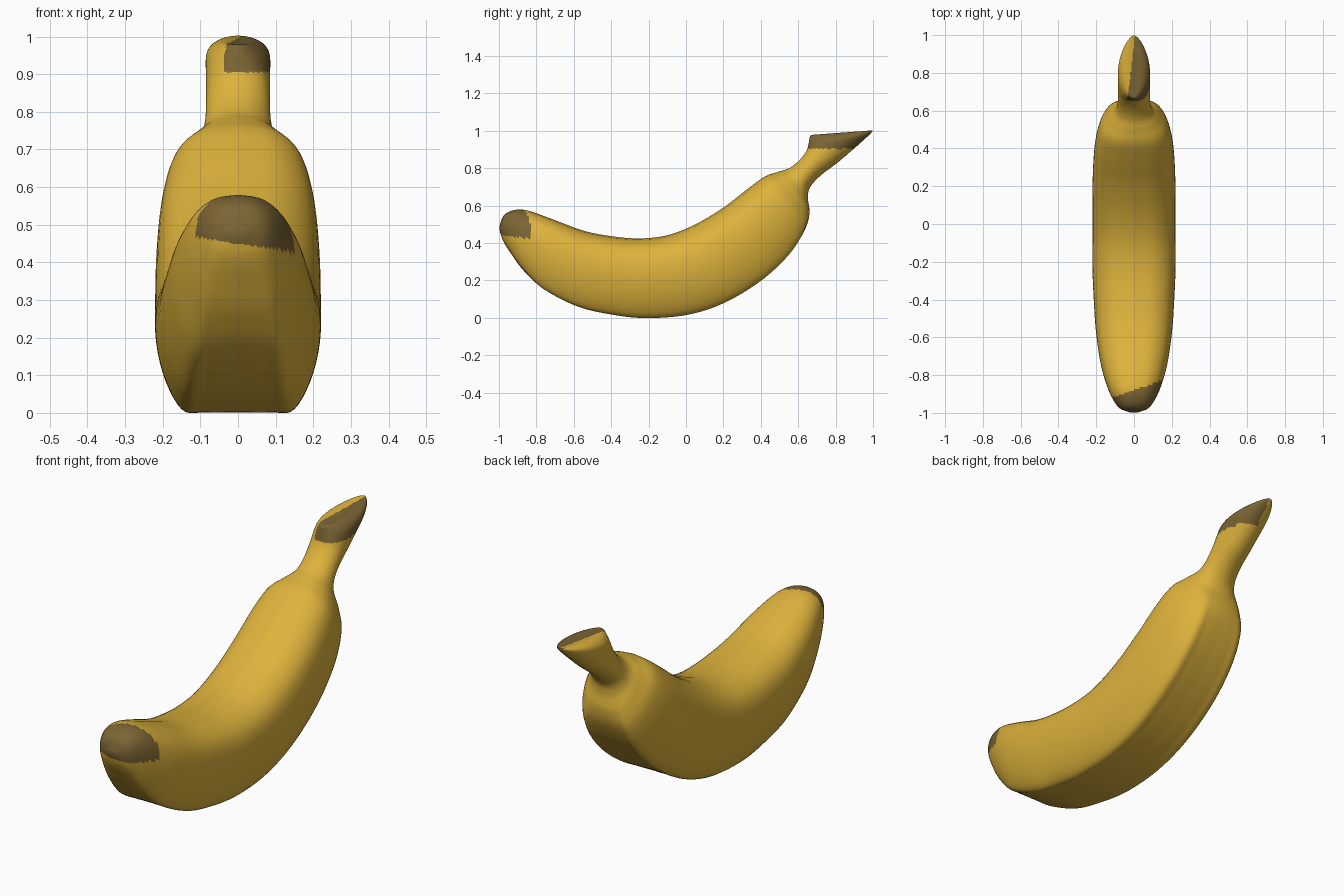
import bpy, bmesh, math
from mathutils import Vector

if "Cube" in bpy.data.objects:
    bpy.data.objects.remove(bpy.data.objects["Cube"])


def material(name, rgb):
    m = bpy.data.materials.new(name)
    m.diffuse_color = (*rgb, 1)
    m.use_nodes = True
    m.node_tree.nodes["Principled BSDF"].inputs["Base Color"].default_value = m.diffuse_color
    return m


def spline(pts, steps):
    """Catmull-Rom through a list of equal-length tuples."""
    pts = [Vector(p) for p in pts]
    ext = [2 * pts[0] - pts[1]] + pts + [2 * pts[-1] - pts[-2]]
    out = []
    for i in range(1, len(ext) - 2):
        a, b, c, d = ext[i - 1:i + 3]
        for s in range(steps):
            t = s / steps
            out.append(0.5 * (2 * b + (c - a) * t + (2 * a - 5 * b + 4 * c - d) * t ** 2
                              + (3 * b - a - 3 * c + d) * t ** 3))
    return out + [pts[-1]]


# Stations along the fruit: inner edge y, z / outer edge y, z / half width, roundness
stations = [
    (-.998, .490, -.995, .460, .025, .7),
    (-.975, .547, -.978, .412, .075, .6),
    (-.925, .575, -.940, .350, .110, .4),
    (-.850, .575, -.870, .255, .143, .2),
    (-.720, .530, -.760, .155, .177, 0),
    (-.550, .467, -.580, .063, .202, 0),
    (-.400, .437, -.400, .020, .213, 0),
    (-.250, .425, -.220, .001, .220, 0),
    (-.100, .442, .000, .017, .220, 0),
    (.050, .500, .200, .080, .220, 0),
    (.200, .590, .400, .200, .217, 0),
    (.330, .690, .550, .340, .205, 0),
    (.420, .755, .635, .470, .180, .1),
    (.490, .780, .660, .560, .138, .4),
    (.550, .800, .652, .640, .102, .8),
    (.605, .842, .662, .695, .088, 1),
    (.645, .895, .715, .757, .085, 1),
    (.656, .935, .820, .838, .085, 1),
    (.660, .955, .960, .960, .083, 1),
    (.668, .977, .998, 1.000, .052, 1),
    (.700, .978, .980, .998, .001, 1),
]
# Half cross-section from outer (flat) edge to inner (domed) edge
profile = [(0, 0), (.4, 0), (.68, .02), (.91, .25), (1, .55), (.89, .81), (.53, .96), (0, 1)]
half = spline(profile, 5)
n = len(half) - 1
section = []
for i, p in enumerate(half):
    a = math.pi * i / n
    section.append((p.x, p.y, math.sin(a), .5 - .5 * math.cos(a)))
section += [(-u, v, -eu, ev) for u, v, eu, ev in reversed(section[1:-1])]

# Banana skin lofted through the stations
bm = bmesh.new()
rings = []
ctl_a = spline([s[:3] for s in stations], 8)
ctl_b = spline([s[3:] for s in stations], 8)
for (ty, tz, by), (bz, w, k) in zip(ctl_a, ctl_b):
    k = min(1, max(0, k))
    ring = []
    for u, v, eu, ev in section:
        u, v = u + (eu - u) * k, v + (ev - v) * k
        ring.append(bm.verts.new((u * w, by + (ty - by) * v, bz + (tz - bz) * v)))
    rings.append(ring)
m = len(section)
for r, q in zip(rings, rings[1:]):
    for i in range(m):
        j = (i + 1) % m
        bm.faces.new((r[i], r[j], q[j], q[i]))
bm.faces.new(rings[0])
bm.faces.new(rings[-1])
bmesh.ops.recalc_face_normals(bm, faces=bm.faces)

# Brown blossom tip and brown patch on the stem end
for f in bm.faces:
    x, y, z = f.calc_center_median()
    tip = y < -.88 + .35 * x and z > .45 - .15 * x
    stem = z > .905 and y > .6 and x > -.035 + .12 * (y - .66)
    f.material_index = 1 if tip or stem else 0

mesh = bpy.data.meshes.new("banana")
bm.to_mesh(mesh)
bm.free()
mesh.materials.append(material("banana yellow", (.73, .45, .045)))
mesh.materials.append(material("dry brown", (.20, .13, .034)))
banana = bpy.data.objects.new("banana", mesh)
bpy.context.collection.objects.link(banana)
bpy.context.view_layer.objects.active = banana
banana.select_set(True)
bpy.ops.object.shade_smooth_by_angle(angle=math.radians(40))
